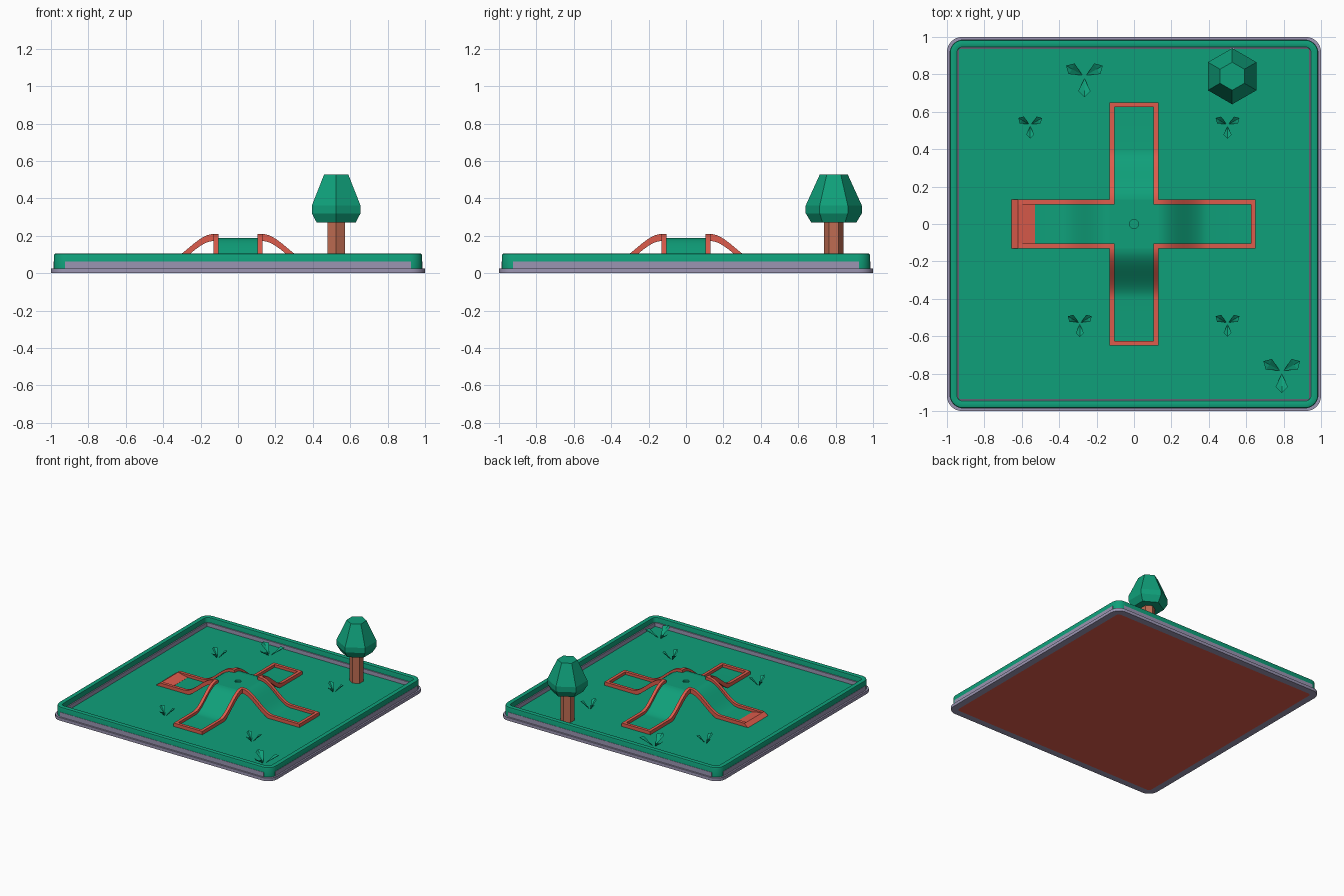
import bpy, bmesh, math
from mathutils import Matrix, Vector

if "Cube" in bpy.data.objects:
    bpy.data.objects.remove(bpy.data.objects["Cube"])


def srgb(r, g, b):
    return tuple((c / 255 / 12.92 if c < 11 else ((c / 255 + 0.055) / 1.055) ** 2.4)
                 for c in (r, g, b)) + (1,)


def material(name, *rgb):
    m = bpy.data.materials.new(name)
    m.diffuse_color = srgb(*rgb)
    m.use_nodes = True
    m.node_tree.nodes["Principled BSDF"].inputs["Base Color"].default_value = m.diffuse_color
    return m


GREEN = material("turf green", 15, 160, 122)
RED = material("rail red", 222, 92, 76)
STONE = material("border grey purple", 155, 149, 178)
BARK = material("bark brown", 192, 108, 82)
FLOOR = 0.03


def finish(name, bm, *mats, smooth=False):
    bmesh.ops.recalc_face_normals(bm, faces=bm.faces)
    me = bpy.data.meshes.new(name)
    bm.to_mesh(me)
    bm.free()
    ob = bpy.data.objects.new(name, me)
    bpy.context.collection.objects.link(ob)
    for m in mats:
        me.materials.append(m)
    if smooth:
        bpy.context.view_layer.objects.active = ob
        bpy.ops.object.select_all(action='DESELECT')
        ob.select_set(True)
        bpy.ops.object.shade_smooth_by_angle(angle=math.radians(30))
    return ob


def box(name, x, y, z, mat, rot=0):
    bm = bmesh.new()
    bmesh.ops.create_cube(bm, size=1)
    for v in bm.verts:
        v.co = Vector((x[v.co.x > 0], y[v.co.y > 0], z[v.co.z > 0]))
    bm.transform(Matrix.Rotation(rot, 4, 'Z'))
    return finish(name, bm, mat)


def bridge(bm, a, b):
    n = len(a)
    return [bm.faces.new((a[i], a[(i + 1) % n], b[(i + 1) % n], b[i])) for i in range(n)]


def rounded_ring(bm, half, radius, z, seg=6):
    pts = []
    for q in range(4):
        a0 = q * math.pi / 2
        cx = (half - radius) * (1 if q in (0, 3) else -1)
        cy = (half - radius) * (1 if q < 2 else -1)
        for i in range(seg + 1):
            a = a0 + i * math.pi / 2 / seg
            pts.append(bm.verts.new((cx + radius * math.cos(a), cy + radius * math.sin(a), z)))
    return pts


# base slab with red underside panel
bm = bmesh.new()
rings = [rounded_ring(bm, h, r, z) for h, r, z in
         ((0.945, 0.025, 0), (1, 0.08, 0), (1, 0.08, 0.025))]
bridge(bm, rings[0], rings[1])
bridge(bm, rings[1], rings[2])
bm.faces.new(rings[2])
bm.faces.new(rings[0]).material_index = 1
finish("base_slab", bm, STONE, RED, smooth=True)

# turf floor and rounded green border wall
box("turf_floor", (-0.95, 0.95), (-0.95, 0.95), (0.024, FLOOR), GREEN)
bm = bmesh.new()
prof = [(0.985, 0.025), (0.985, 0.094), (0.982, 0.102), (0.975, 0.105),
        (0.953, 0.105), (0.947, 0.102), (0.945, 0.096), (0.945, 0.025)]
rings = [rounded_ring(bm, h, max(0.008, h - 0.915), z) for h, z in prof]
for i in range(len(rings)):
    bridge(bm, rings[i], rings[(i + 1) % len(rings)])
finish("border_wall", bm, GREEN, smooth=True)

# purple kick boards inside and outside each straight wall
for k in range(4):
    a = k * math.pi / 2
    box("outer_board", (-0.925, 0.925), (-0.987, -0.98), (0.025, 0.062), STONE, a)
    box("inner_board", (-0.936, 0.936), (-0.947, -0.936), (0.025, 0.062), STONE, a)


# cross-shaped hump track
def rise(s):
    t = min(1, max(0, (0.40 - s) / 0.27))
    return 0.152 * t * t * (3 - 2 * t)


def strip(name, stations, y0, y1, z0, z1, mat, rot):
    """Sweep a rectangle along the hump profile."""
    bm = bmesh.new()
    loops = []
    for s in stations:
        h = rise(s)
        loops.append([bm.verts.new((s, y, z + h)) for y, z in
                      ((y0, z0), (y1, z0), (y1, z1), (y0, z1))])
    for a, b in zip(loops, loops[1:]):
        bridge(bm, a, b)
    bm.faces.new(loops[0])
    bm.faces.new(loops[-1])
    bm.transform(Matrix.Rotation(rot, 4, 'Z'))
    finish(name, bm, mat, smooth=True)


curve = [0.13 + 0.27 * i / 14 for i in range(15)]
for k in range(4):
    a = k * math.pi / 2
    open_end = k == 2
    end = 0.62 if open_end else 0.65
    strip("lane_surface", curve + [end - 0.01], -0.11, 0.11, 0.02, 0.036, GREEN, a)
    for side in (-1, 1):
        y0, y1 = sorted((side * 0.105, side * 0.13))
        strip("lane_rail", [0.105] + curve + [end], y0, y1, 0.02, 0.058, RED, a)
    if not open_end:
        box("end_rail", (0.625, 0.65), (-0.13, 0.13), (0.02, 0.058), RED, a)

# centre plate with cup hole
plate = box("centre_plate", (-0.13, 0.13), (-0.13, 0.13), (0.172, 0.188), GREEN)
bm = bmesh.new()
bmesh.ops.create_cone(bm, cap_ends=True, segments=12, radius1=0.024, radius2=0.024, depth=0.1,
                      matrix=Matrix.Translation((0, 0, 0.18)))
cutter = finish("cup_cutter", bm, GREEN)
cutter.hide_render = True
cutter.hide_viewport = True
mod = plate.modifiers.new("cup", 'BOOLEAN')
mod.operation = 'DIFFERENCE'
mod.object = cutter

# entry ramp at the open end
bm = bmesh.new()
tri = [[bm.verts.new((x, y, z)) for x, z in ((-0.655, FLOOR), (-0.53, FLOOR), (-0.53, 0.037), (-0.62, 0.055))]
       for y in (-0.13, 0.13)]
bridge(bm, *tri)
for t in tri:
    bm.faces.new(t)
finish("entry_ramp", bm, RED)


# low-poly tree
def lathe(name, x, y, prof, mat):
    bm = bmesh.new()
    rings = [[bm.verts.new((x + r * math.sin(i * math.pi / 3), y + r * math.cos(i * math.pi / 3), z))
              for i in range(6)] for r, z in prof]
    for a, b in zip(rings, rings[1:]):
        bridge(bm, a, b)
    bm.faces.new(rings[0])
    bm.faces.new(rings[-1])
    finish(name, bm, mat)


lathe("tree_trunk", 0.525, 0.79, [(0.053, FLOOR), (0.053, 0.28)], BARK)
lathe("tree_crown", 0.525, 0.79,
      [(0.12, 0.27), (0.15, 0.32), (0.15, 0.362), (0.075, 0.527)], GREEN)


# three-leaf plants, each leaf folded along its middle
def plant(x, y, scale, zscale):
    bm = bmesh.new()
    for deg in (30, 150, 270):
        m = Matrix.Rotation(math.radians(deg), 4, 'Z')
        pts = [m @ Vector((r * scale, w * scale, h * zscale)) for r, w, h in
               ((0.012, 0, 0), (0.08, 0.033, 0.055), (0.113, 0, 0.058), (0.08, -0.033, 0.055),
                (0.075, 0, 0.042))]
        v = [bm.verts.new(p + Vector((x, y, FLOOR))) for p in pts]
        for a, b, c in ((0, 1, 4), (1, 2, 4), (2, 3, 4), (3, 0, 4),
                        (0, 1, 2), (0, 2, 3)):
            bm.faces.new((v[a], v[b], v[c]))
    finish("leaf_plant", bm, GREEN)


for px, py in ((-0.265, 0.79), (0.79, -0.79)):
    plant(px, py, 1.0, 1.1)
for px, py in ((-0.555, 0.53), (0.5, 0.53), (-0.29, -0.53), (0.5, -0.53)):
    plant(px, py, 0.65, 1.0)
